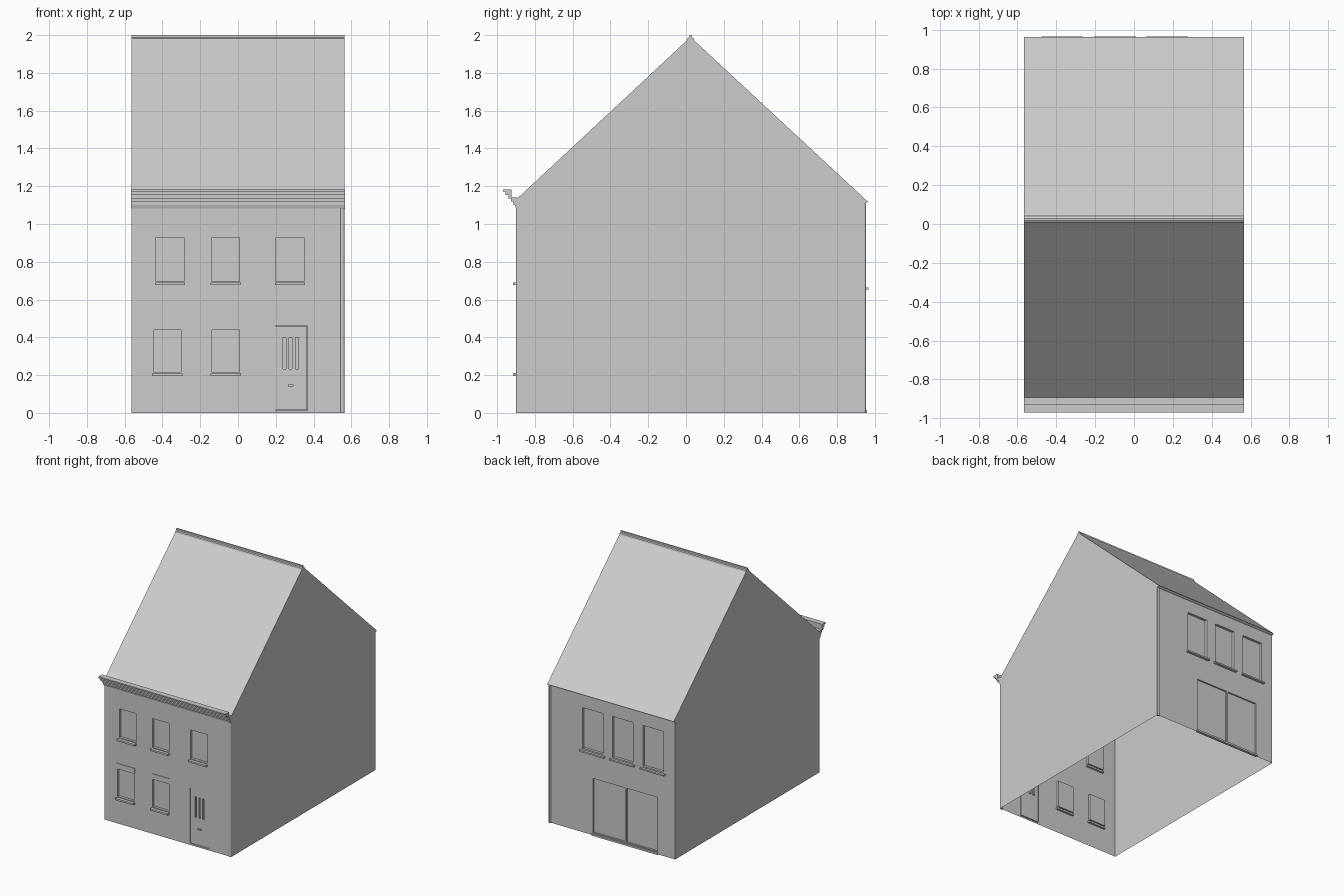
import bpy
import bmesh
from mathutils import Vector

cube = bpy.data.objects.get("Cube")
if cube:
    bpy.data.objects.remove(cube, do_unlink=True)

GREY = (0.604, 0.604, 0.604, 1.0)
plaster = bpy.data.materials.new("plain_grey")
plaster.use_nodes = True
plaster.diffuse_color = GREY
plaster.node_tree.nodes["Principled BSDF"].inputs["Base Color"].default_value = GREY

HALF = 0.565                 # half the house width
FRONT, BACK = -0.893, 0.945  # wall planes
EAVE_F, EAVE_B = 1.135, 1.108


def finish(name, bm):
    mesh = bpy.data.meshes.new(name)
    bm.to_mesh(mesh)
    bm.free()
    mesh.materials.append(plaster)
    obj = bpy.data.objects.new(name, mesh)
    bpy.context.collection.objects.link(obj)
    return obj


def plane_y(side, out):
    """Depth of a point lying 'out' in front of the front (-1) or back (1) wall."""
    return FRONT - out if side < 0 else BACK + out


def quad(bm, side, out, x0, x1, z0, z1):
    """Upright rectangle facing out of its wall."""
    y = plane_y(side, out)
    pts = [(x0, y, z0), (x1, y, z0), (x1, y, z1), (x0, y, z1)]
    return bm.faces.new([bm.verts.new(p) for p in (pts if side < 0 else pts[::-1])])


def sheet(name, side, out, rect, holes):
    """Flat upright sheet with rectangular openings left out."""
    bm = bmesh.new()
    areas = [rect] + holes
    xs = sorted({v for r in areas for v in r[:2]})
    zs = sorted({v for r in areas for v in r[2:]})
    for a, b in zip(xs, xs[1:]):
        for c, d in zip(zs, zs[1:]):
            mx, mz = (a + b) / 2, (c + d) / 2
            if not any(h[0] < mx < h[1] and h[2] < mz < h[3] for h in holes):
                quad(bm, side, out, a, b, c, d)
    bmesh.ops.remove_doubles(bm, verts=bm.verts, dist=0.0001)
    return finish(name, bm)


def pane(name, side, rect, out=0.0, rise=0.004, frame=0.009, depth=0.02, keep=True):
    """Raised frame with a recessed pane, made by repeated insets."""
    bm = bmesh.new()
    face = quad(bm, side, out, *rect)
    for width, push in ((0, rise), (frame, 0), (0, -depth)):
        if width or push:
            bmesh.ops.inset_individual(bm, faces=[face], thickness=width, depth=push)
    if not keep:
        bmesh.ops.delete(bm, geom=[face], context='FACES')
    return finish(name, bm)


def box(name, side, x0, x1, z0, z1, out, back=0.0):
    """Block standing 'out' from its wall."""
    bm = bmesh.new()
    face = quad(bm, side, -back, x0, x1, z0, z1)
    geo = bmesh.ops.extrude_face_region(bm, geom=[face], use_keep_orig=True)
    verts = [g for g in geo["geom"] if isinstance(g, bmesh.types.BMVert)]
    bmesh.ops.translate(bm, verts=verts, vec=Vector((0, side * (out + back), 0)))
    bmesh.ops.recalc_face_normals(bm, faces=bm.faces)
    return finish(name, bm)


def prism(name, profile, half):
    """Side profile (y, z) swept across the house."""
    bm = bmesh.new()
    face = bm.faces.new([bm.verts.new((-half, y, z)) for y, z in profile])
    geo = bmesh.ops.extrude_face_region(bm, geom=[face], use_keep_orig=True)
    verts = [g for g in geo["geom"] if isinstance(g, bmesh.types.BMVert)]
    bmesh.ops.translate(bm, verts=verts, vec=Vector((2 * half, 0, 0)))
    bmesh.ops.recalc_face_normals(bm, faces=bm.faces)
    return finish(name, bm)


# Openings as (x0, x1, z0, z1)
upper_front = [(x, x + 0.16, 0.69, 0.935) for x in (-0.44, -0.145, 0.195)]
lower_front = [(x, x + 0.16, 0.21, 0.445) for x in (-0.455, -0.145)]
upper_back = [(x, x + 0.205, 0.665, 1.015) for x in (-0.472, -0.2, 0.067)]
front_door = (0.195, 0.37, 0.01, 0.462)
patio = [(-0.414, -0.125, 0.015, 0.465), (-0.125, 0.174, 0.015, 0.465)]

# Front and back walls
sheet("front_wall", -1, 0, (-HALF, HALF, 0, EAVE_F), upper_front + lower_front + [front_door])
sheet("back_wall", 1, 0, (-HALF, HALF, 0, EAVE_B), upper_back + patio)

# Gable walls and roof, open underneath
roof_line = [(FRONT, EAVE_F), (0.008, 1.975), (0.04, 1.975), (0.963, 1.118), (BACK, EAVE_B)]
for name, x in (("right_gable", -HALF), ("left_gable", HALF)):
    bm = bmesh.new()
    outline = [(BACK, 0), (FRONT, 0)] + roof_line
    pts = outline if x < 0 else outline[::-1]
    face = bm.faces.new([bm.verts.new((x, y, z)) for y, z in pts])
    face.normal_update()
    if face.normal.x * x < 0:
        face.normal_flip()
    finish(name, bm)

bm = bmesh.new()
rows = [[bm.verts.new((x, y, z)) for x in (-HALF, HALF)] for y, z in roof_line]
for (a, b), (c, d) in zip(rows, rows[1:]):
    bm.faces.new((a, b, d, c))
finish("roof", bm)

prism("ridge_cap", [(0.004, 1.971), (0.008, 1.983), (0.017, 1.988), (0.018, 2.0),
                    (0.03, 2.0), (0.031, 1.988), (0.04, 1.983), (0.044, 1.971)], HALF)

# Stepped cornice with gutter
steps = [(FRONT, 1.083), (-0.9, 1.083), (-0.905, 1.1)]
y, z = -0.912, 1.1
for _ in range(4):
    steps += [(y, z), (y, z + 0.018)]
    y, z = y - 0.0145, z + 0.018
steps += [(-0.97, z), (-0.97, 1.182), (-0.925, 1.182), (-0.925, 1.14), (FRONT, 1.14)]
prism("cornice", steps, HALF + 0.002)

# Windows with sills and lintels
for i, r in enumerate(upper_front + lower_front):
    pane(f"front_window_{i + 1}", -1, r)
    box(f"front_sill_{i + 1}", -1, r[0], r[1], r[2] - 0.014, r[2], 0.024, 0.016)
for i, r in enumerate(lower_front):
    box(f"front_lintel_{i + 1}", -1, r[0], r[1], r[3], r[3] + 0.04, 0.004)
for i, r in enumerate(upper_back):
    pane(f"back_window_{i + 1}", 1, r, frame=0.016)
    box(f"back_sill_{i + 1}", 1, r[0] - 0.005, r[1] + 0.005, r[2] - 0.012, r[2], 0.02, 0.016)

# Front door with three narrow lights and a letter flap
pane("front_door_frame", -1, front_door, frame=0.004, depth=0.01, keep=False)
x0, x1, z0, z1 = front_door
slots = [(x, x + 0.02, 0.23, 0.4) for x in (0.235, 0.269, 0.303)]
sheet("front_door_leaf", -1, -0.006, (x0 + 0.004, x1 - 0.004, z0 + 0.004, z1 - 0.004), slots)
for i, r in enumerate(slots):
    pane(f"front_door_light_{i + 1}", -1, r, out=-0.006, rise=0.002, frame=0.003, depth=0.01)
box("letter_flap", -1, 0.266, 0.294, 0.14, 0.15, 0.004, 0.006)

# Patio doors and threshold
for i, r in enumerate(patio):
    pane(f"patio_door_{i + 1}", 1, r, rise=0.003, frame=0.01, depth=0.012)
box("patio_threshold", 1, patio[0][0], patio[1][1], 0, 0.015, 0.012, 0.01)

# Downpipes beside the left corner
for name, y, top in (("front_downpipe", FRONT + 0.003, 1.083), ("back_downpipe", BACK - 0.003, EAVE_B)):
    bpy.ops.mesh.primitive_cylinder_add(vertices=12, radius=0.011, depth=top,
                                        location=(HALF - 0.012, y, top / 2))
    pipe = bpy.context.object
    pipe.name = name
    pipe.data.materials.append(plaster)
    bpy.ops.object.shade_smooth_by_angle()
